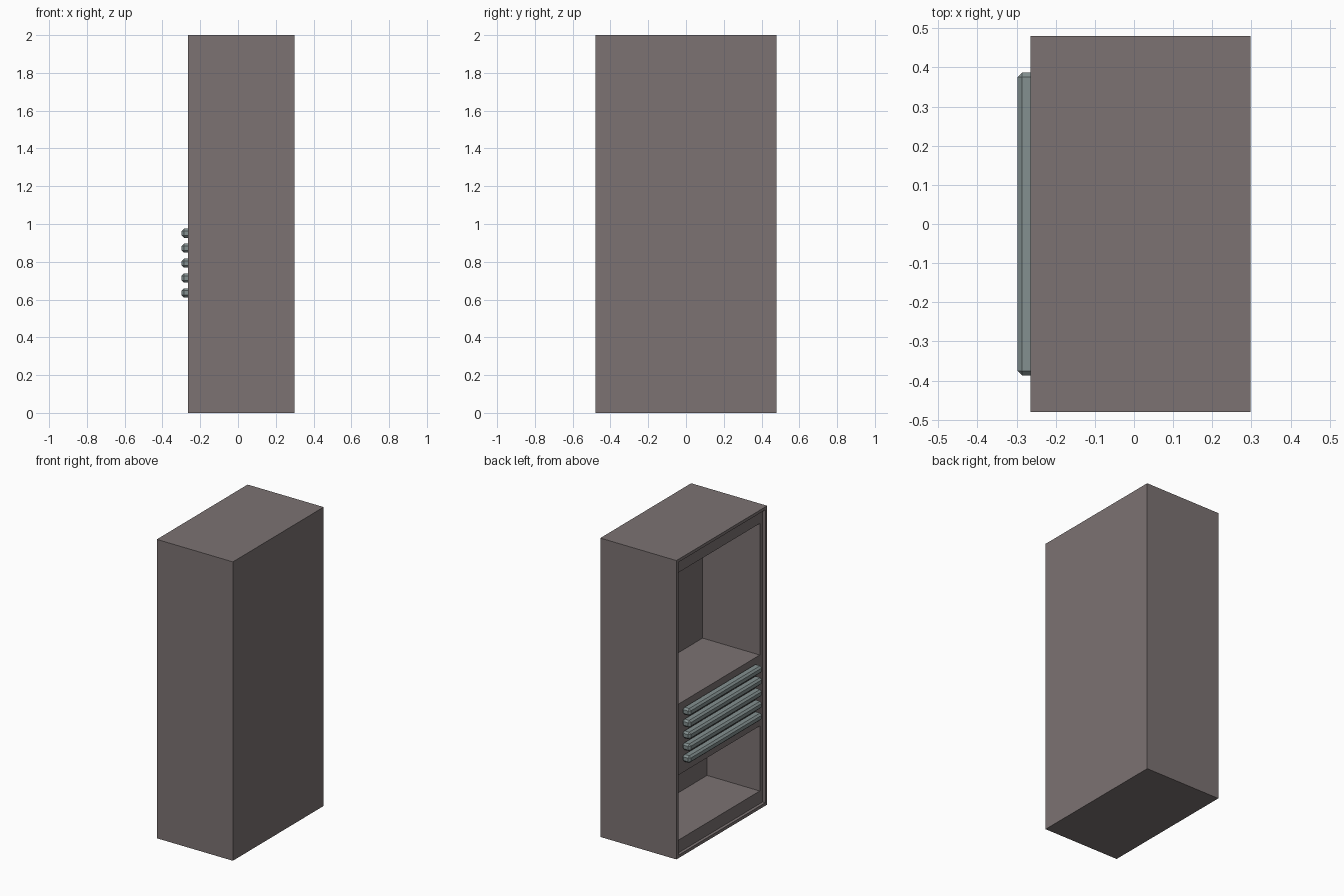
import bpy, bmesh
from mathutils import Vector

if "Cube" in bpy.data.objects:
    bpy.data.objects.remove(bpy.data.objects["Cube"])


def material(name, rgb):
    m = bpy.data.materials.new(name)
    m.diffuse_color = (*rgb, 1.0)
    m.use_nodes = True
    m.node_tree.nodes["Principled BSDF"].inputs["Base Color"].default_value = m.diffuse_color
    return m


def box(name, lo, hi, mat=None, chamfer=0.0):
    lo, hi = Vector(lo), Vector(hi)
    bm = bmesh.new()
    bmesh.ops.create_cube(bm, size=1.0)
    for v in bm.verts:
        v.co = Vector(((lo[i] + hi[i]) / 2 + v.co[i] * (hi[i] - lo[i]) for i in range(3)))
    if chamfer:
        bmesh.ops.bevel(bm, geom=bm.edges[:], offset=chamfer, segments=1,
                        affect='EDGES', profile=0.5)
    me = bpy.data.meshes.new(name)
    bm.to_mesh(me)
    bm.free()
    ob = bpy.data.objects.new(name, me)
    bpy.context.collection.objects.link(ob)
    if mat:
        me.materials.append(mat)
    return ob


def carve(target, name, lo, hi):
    cutter = box(name, lo, hi)
    cutter.hide_render = True
    mod = target.modifiers.new(name, 'BOOLEAN')
    mod.operation, mod.solver, mod.object = 'DIFFERENCE', 'EXACT', cutter
    bpy.context.view_layer.objects.active = target
    bpy.ops.object.modifier_apply(modifier=name)
    bpy.data.objects.remove(cutter, do_unlink=True)


casing = material("casing_brown", (0.20, 0.17, 0.17))
steel = material("steel_grey", (0.23, 0.28, 0.28))

# Cabinet block with its open side on -x
face_x = -0.245
cabinet = box("cabinet", (-0.265, -0.48, 0), (0.298, 0.48, 2.0), casing)

# Shallow recess inside the thin outer rim
carve(cabinet, "face_recess", (-0.35, -0.46, 0.02), (face_x, 0.46, 1.98))

# Upper and lower compartments
carve(cabinet, "upper_niche", (-0.35, -0.43, 1.015), (0.178, 0.43, 1.895))
carve(cabinet, "lower_niche", (-0.35, -0.43, 0.105), (0.145, 0.43, 0.54))

# Chamfered vent bars across the middle panel
for i in range(5):
    z = 0.635 + 0.079 * i
    box(f"vent_bar_{i + 1}", (-0.298, -0.387, z - 0.024), (face_x + 0.005, 0.387, z + 0.024),
        steel, chamfer=0.012)
